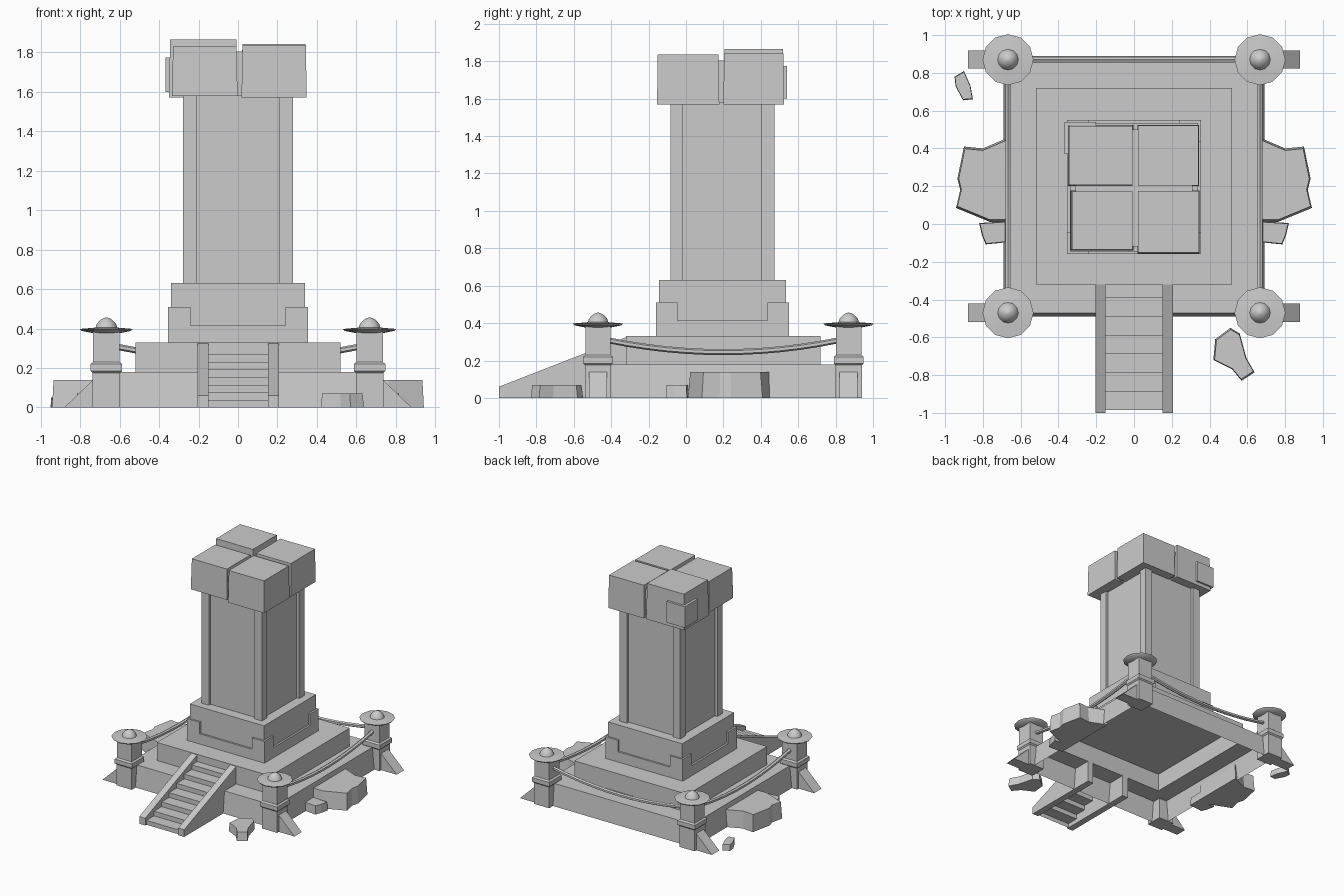
import bpy, bmesh, math
from mathutils import Vector

if "Cube" in bpy.data.objects:
    bpy.data.objects.remove(bpy.data.objects["Cube"])

stone = bpy.data.materials.new("light_grey_stone")
stone.diffuse_color = (0.6, 0.6, 0.6, 1)
stone.use_nodes = True
stone.node_tree.nodes["Principled BSDF"].inputs["Base Color"].default_value = stone.diffuse_color
CY = 0.195  # tower centre in y


def finish(name, bm, recalc=True):
    if recalc:
        bmesh.ops.recalc_face_normals(bm, faces=bm.faces[:])
    me = bpy.data.meshes.new(name)
    bm.to_mesh(me)
    bm.free()
    me.materials.append(stone)
    ob = bpy.data.objects.new(name, me)
    bpy.context.collection.objects.link(ob)
    return ob


def box(bm, x0, x1, y0, y1, z0, z1, inset=0.0):
    """Box whose top can be drawn in by inset."""
    lo = [(x0, y0), (x1, y0), (x1, y1), (x0, y1)]
    hi = [(x0 + inset, y0 + inset), (x1 - inset, y0 + inset),
          (x1 - inset, y1 - inset), (x0 + inset, y1 - inset)]
    loft(bm, [[(x, y, z0) for x, y in lo], [(x, y, z1) for x, y in hi]], True, True)


def loft(bm, rings, bottom, top):
    """Skin a stack of closed rings."""
    vs = [[bm.verts.new(p) for p in r] for r in rings]
    n = len(vs[0])
    for a, b in zip(vs, vs[1:]):
        for i in range(n):
            j = (i + 1) % n
            bm.faces.new((a[i], a[j], b[j], b[i]))
    if bottom:
        bm.faces.new(vs[0][::-1])
    if top:
        bm.faces.new(vs[-1])


def square(h, z, cy=CY):
    return [(-h, cy - h, z), (h, cy - h, z), (h, cy + h, z), (-h, cy + h, z)]


def prism_x(bm, pts, x0, x1):
    """Extrude a (y, z) outline along x."""
    loft(bm, [[(x0, y, z) for y, z in pts], [(x1, y, z) for y, z in pts]], True, True)


# Stepped platform, hollow and open underneath
bm = bmesh.new()
loft(bm, [square(0.69, 0, 0.2), square(0.672, 0.18, 0.2),
          square(0.52, 0.18, 0.2), square(0.52, 0.33, 0.2)], False, True)
finish("stepped_platform", bm)

# Pedestal with raised corner blocks
bm = bmesh.new()
loft(bm, [square(0.355, 0.33), square(0.355, 0.415)], True, True)
for sx in (-1, 1):
    for sy in (-1, 1):
        xs = sorted((sx * 0.24, sx * 0.355))
        ys = sorted((CY + sy * 0.24, CY + sy * 0.355))
        box(bm, *xs, *ys, 0.415, 0.51)
finish("pedestal_foot", bm)
bm = bmesh.new()
loft(bm, [square(0.34, 0.331), square(0.34, 0.63)], True, True)
finish("pedestal_block", bm)

# Shaft with corner pilasters
bm = bmesh.new()
loft(bm, [square(0.255, 0.63), square(0.255, 1.6)], True, True)
finish("tower_shaft", bm)
bm = bmesh.new()
for sx in (-1, 1):
    for sy in (-1, 1):
        xs = sorted((sx * 0.21, sx * 0.278))
        ys = sorted((CY + sy * 0.21, CY + sy * 0.278))
        box(bm, *xs, *ys, 0.63, 1.6)
finish("corner_pilasters", bm)

# Cap of four uneven blocks around a core
bm = bmesh.new()
box(bm, -0.31, 0.31, -0.12, 0.5, 1.58, 1.805)
finish("cap_core", bm)
bm = bmesh.new()
box(bm, -0.35, -0.002, 0.2, 0.525, 1.57, 1.865, 0.006)
box(bm, 0.018, 0.345, 0.2, 0.525, 1.57, 1.842, 0.004)
box(bm, -0.335, -0.002, -0.14, 0.178, 1.58, 1.832, 0.006)
box(bm, 0.018, 0.348, -0.155, 0.178, 1.57, 1.835, 0.004)
finish("cap_blocks", bm)
bm = bmesh.new()
box(bm, -0.367, -0.2, 0.37, 0.54, 1.6, 1.775)
finish("cap_corner_plate", bm)

# Staircase: solid side rails and a folded strip of steps
bm = bmesh.new()
rail = [(-1, 0), (-1, 0.06), (-0.32, 0.325), (-0.32, 0)]
prism_x(bm, rail, -0.205, -0.15)
prism_x(bm, rail, 0.152, 0.207)
finish("stair_rails", bm)
bm = bmesh.new()
outline = []
for i in range(7):
    y, z = -0.985 + 0.099 * i, 0.036 + 0.039 * i
    outline += [(y, z - 0.039 if i else 0), (y, z)]
outline += [(-0.32, outline[-1][1])]
left = [bm.verts.new((-0.15, y, z)) for y, z in outline]
right = [bm.verts.new((0.152, y, z)) for y, z in outline]
for i in range(len(outline) - 1):
    bm.faces.new((left[i], right[i], right[i + 1], left[i + 1]))
finish("stair_steps", bm, False)

# Lantern posts, buttresses and saucer caps at the four corners
PX, PYS = 0.667, (-0.47, 0.87)
posts, butts, caps = bmesh.new(), bmesh.new(), bmesh.new()
saucer = [(0.06, 0.375), (0.125, 0.388), (0.135, 0.398), (0.055, 0.405),
          (0.048, 0.425), (0.03, 0.444), (0.012, 0.454), (0.003, 0.456)]
N = 12
for sx in (-1, 1):
    for py in PYS:
        px = sx * PX

        def sq(h, z):
            return [(px - h, py - h, z), (px + h, py - h, z), (px + h, py + h, z), (px - h, py + h, z)]
        loft(posts, [sq(0.07, 0), sq(0.07, 0.175), sq(0.08, 0.185), sq(0.08, 0.22),
                     sq(0.067, 0.23), sq(0.067, 0.385)], True, True)
        side = [(sx * 0.73, 0), (sx * 0.88, 0), (sx * 0.735, 0.14)]
        loft(butts, [[(x, py - 0.048, z) for x, z in side],
                     [(x, py + 0.048, z) for x, z in side]], True, True)
        loft(caps, [[(px + r * math.cos(2 * math.pi * k / N),
                      py + r * math.sin(2 * math.pi * k / N), z) for k in range(N)]
                    for r, z in saucer], True, True)
finish("lantern_posts", posts)
finish("post_buttresses", butts)
ob = finish("post_caps", caps)
bpy.context.view_layer.objects.active = ob
ob.select_set(True)
bpy.ops.object.shade_smooth_by_angle(angle=math.radians(40))
ob.select_set(False)


# Sagging ropes on the two sides and the back
def rope(bm, a, b):
    a, b = Vector(a), Vector(b)
    out = (b - a).normalized().cross(Vector((0, 0, 1)))
    rings = []
    for i in range(13):
        t = i / 12
        c = a.lerp(b, t) - Vector((0, 0, 0.062 * (1 - (2 * t - 1) ** 2)))
        rings.append([c + 0.016 * (math.cos(w) * out + Vector((0, 0, math.sin(w))))
                      for w in [2 * math.pi * k / 6 + math.pi / 6 for k in range(6)]])
    loft(bm, rings, True, True)


bm = bmesh.new()
for s in (-1, 1):
    rope(bm, (s * PX, -0.41, 0.307), (s * PX, 0.81, 0.307))
rope(bm, (-0.61, 0.87, 0.307), (0.61, 0.87, 0.307))
finish("ropes", bm)


# Boulders: tapered flat-topped outlines
def rock(bm, pts, h, mx=1):
    cx, cy = (sum(p[i] for p in pts) / len(pts) for i in (0, 1))
    k = 0.94
    loft(bm, [[(mx * x, y, 0) for x, y in pts],
              [(mx * (cx + (x - cx) * k), cy + (y - cy) * k, h) for x, y in pts]], True, True)


big = [(0.66, 0.46), (0.80, 0.40), (0.90, 0.41), (0.935, 0.24), (0.92, 0.18),
       (0.942, 0.085), (0.76, 0.01), (0.66, 0.01)]
small = [(0.66, 0.015), (0.82, 0.005), (0.805, -0.06), (0.785, -0.108), (0.66, -0.095)]
bm = bmesh.new()
for m in (-1, 1):
    rock(bm, big, 0.14, m)
    rock(bm, small, 0.07, m)
finish("side_boulders", bm)
bm = bmesh.new()
rock(bm, [(0.51, -0.55), (0.56, -0.58), (0.595, -0.71), (0.638, -0.785), (0.57, -0.83),
          (0.52, -0.77), (0.42, -0.72), (0.43, -0.61)], 0.07)
rock(bm, [(-0.95, 0.78), (-0.90, 0.81), (-0.865, 0.73), (-0.853, 0.66), (-0.905, 0.655),
          (-0.945, 0.73)], 0.05)
finish("loose_rocks", bm)
